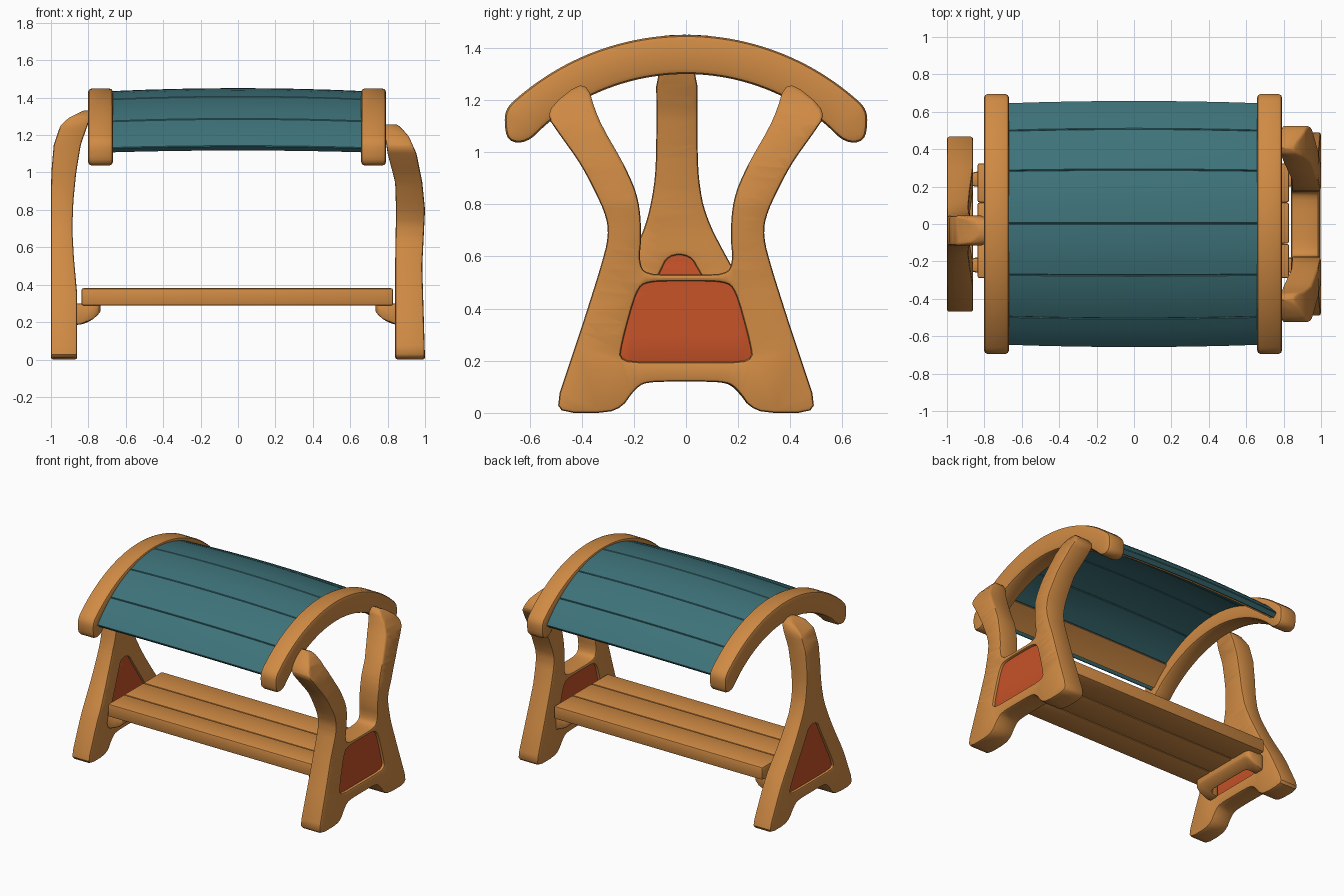
import bpy, bmesh, math
from mathutils import Vector

if "Cube" in bpy.data.objects:
    bpy.data.objects.remove(bpy.data.objects["Cube"])


def material(name, rgb):
    m = bpy.data.materials.new(name)
    m.diffuse_color = (*rgb, 1)
    m.use_nodes = True
    m.node_tree.nodes["Principled BSDF"].inputs["Base Color"].default_value = m.diffuse_color
    return m


WOOD = material("warm wood", (0.63, 0.257, 0.058))
TEAL = material("teal roof", (0.047, 0.17, 0.193))
RED = material("red panel", (0.57, 0.085, 0.021))


def finish(name, bm, mat):
    """Turn a bmesh into a smooth shaded, sharp edged object."""
    bmesh.ops.recalc_face_normals(bm, faces=bm.faces)
    me = bpy.data.meshes.new(name)
    bm.to_mesh(me)
    bm.free()
    me.materials.append(mat)
    me.polygons.foreach_set("use_smooth", [True] * len(me.polygons))
    me.set_sharp_from_angle(angle=math.radians(40))
    ob = bpy.data.objects.new(name, me)
    bpy.context.collection.objects.link(ob)
    return ob


def soften(pts, r=0.04, n=2):
    """Cut the corners of a closed outline."""
    pts = [Vector(p) for p in pts]
    for _ in range(n):
        out = []
        for a, b in zip(pts, pts[1:] + pts[:1]):
            d = b - a
            t = d.normalized() * min(0.25 * d.length, r)
            out += [a + t, b - t]
        pts = out
    return pts


def mirrored(half):
    return half + [(-y, z) for y, z in reversed(half)]


def inset(pts, dist, hole):
    """Move an outline into the solid by dist (miter offset)."""
    pts = [Vector(p) for p in pts]
    area = sum(a.x * b.y - b.x * a.y for a, b in zip(pts, pts[1:] + pts[:1]))
    s = (1 if area > 0 else -1) * (-1 if hole else 1)
    out = []
    for a, b, c in zip(pts[-1:] + pts[:-1], pts, pts[1:] + pts[:1]):
        d, e = (b - a).normalized(), (c - b).normalized()
        n, m = Vector((-d.y, d.x)) * s, Vector((-e.y, e.x)) * s
        out.append(b + (n + m) * dist / max(0.4, 1 + n.dot(m)))
    return out


def slab(name, outlines, half, bevel, mat, place, cuts=()):
    """Solid from outlines (first outer, then holes) with rounded rims."""
    bm = bmesh.new()
    rims = {1: [], -1: []}
    for k, pts in enumerate(outlines):
        rings = []
        for f, h in ((1, -half), (.3, -half + .3 * bevel), (0, bevel - half),
                     (0, half - bevel), (.3, half - .3 * bevel), (1, half)):
            rings.append([bm.verts.new((p.x, p.y, h))
                          for p in inset(pts, f * bevel, k > 0)])
        n = len(pts)
        for a, b in zip(rings, rings[1:]):
            for i in range(n):
                j = (i + 1) % n
                bm.faces.new((a[i], a[j], b[j], b[i]))
        for s, ring in ((-1, rings[0]), (1, rings[-1])):
            rims[s] += [bm.edges.get((ring[i], ring[(i + 1) % n])) for i in range(n)]
    for s, edges in rims.items():
        bmesh.ops.triangle_fill(bm, use_beauty=True, edges=edges, normal=(0, 0, s))
    for c in cuts:
        bmesh.ops.bisect_plane(bm, geom=bm.verts[:] + bm.edges[:] + bm.faces[:],
                               plane_co=(0, c, 0), plane_no=(0, 1, 0))
    for v in bm.verts:
        v.co = place(v.co.x, v.co.y, v.co.z / half)
    return finish(name, bm, mat)


def bend(table, side, depth=1.0, shift=0.0):
    """Place a side frame: inner and outer x follow a table of heights."""
    def place(y, z, d):
        zc = min(max(z, table[0][0]), table[-1][0])
        for (z0, i0, o0), (z1, i1, o1) in zip(table, table[1:]):
            if zc <= z1:
                t = (zc - z0) / (z1 - z0)
                i, o = i0 + (i1 - i0) * t, o0 + (o1 - o0) * t
                break
        x = (i + o) / 2 + d * depth * (o - i) / 2
        return Vector((side * x, y + shift * min(1, z / 0.8), z))
    return place


CUTS = [0.303 + 0.0401 * k for k in range(27)]

# Right frame: two curved arms joined by a crossbar, with a panel
right_x = [(0, .84, 1.0), (.5, .84, .985), (.8, .845, 1.0), (.95, .84, .985),
           (1.1, .80, .955), (1.2, .785, .91), (1.27, .78, .84)]
right_half = [(.14, .12), (.19, .10), (.26, 0), (.51, 0), (.40, .33),
              (.33, .55), (.295, .68), (.31, .77), (.40, .95), (.48, 1.06),
              (.545, 1.155), (.385, 1.285), (.34, 1.13), (.23, .94),
              (.18, .82), (.17, .68), (.18, .58), (.155, .53)]
right_hole = [(.255, .195), (.245, .27), (.19, .47), (.15, .505)]
slab("right_frame", [soften(mirrored(right_half)), soften(mirrored(right_hole))],
     .075, .012, WOOD, bend(right_x, 1), CUTS)
slab("right_panel", [soften(mirrored([(.27, .185), (.19, .515)]), .03)],
     .05, .002, RED, bend(right_x, 1, .75), CUTS)

# Left frame: A-shaped foot rising into one post, with a panel
left_x = [(0, .86, 1.0), (.35, .86, 1.0), (.55, .878, 1.0), (.7, .886, 1.0),
          (.85, .88, 1.0), (1.0, .865, .998), (1.15, .84, .985), (1.25, .805, .95),
          (1.29, .79, .91), (1.33, .78, .83)]
left_half = [(.14, .12), (.19, .10), (.26, 0), (.49, 0), (.36, .29),
             (.24, .49), (.175, .61), (.11, .75), (.082, .9), (.078, 1.1), (.08, 1.33)]
left_hole = [(.25, .2), (.24, .25), (.075, .54), (.042, .605)]
slab("left_frame", [soften(mirrored(left_half)), soften(mirrored(left_hole))],
     .075, .012, WOOD, bend(left_x, -1, 1, -.035), CUTS)
slab("left_panel", [soften(mirrored([(.27, .19), (.06, .617)]), .03)],
     .05, .002, RED, bend(left_x, -1, .75, -.035), CUTS)

# Roof arches with drooping tips
tip = [(.698, 1.12), (.685, 1.04), (.61, 1.035)]
outer = [math.radians(a) for a in range(-44, 45, 4)]
inner = [math.radians(a) for a in range(40, -41, -4)]
arc = [(.99 * math.sin(a), .46 + .99 * math.cos(a)) for a in outer] + tip
arc += [(.84 * math.sin(a), .46 + .84 * math.cos(a)) for a in inner]
arc += [(-y, z) for y, z in reversed(tip)]
for name, cx in (("left_roof_arch", -.735), ("right_roof_arch", .725)):
    slab(name, [soften(arc, .025)], .067, .02, WOOD,
         lambda y, z, d, cx=cx: Vector((cx + d * .067, y, z)))


def curved_board(name, a0, a1, r, thick, mat, bevel):
    """Board along x following the roof curve, slightly bowed in the middle."""
    bm = bmesh.new()
    bmesh.ops.create_cube(bm, size=1)
    for axis, n in ((0, 8), (1, 4)):
        for k in range(1, n):
            no = Vector((axis == 0, axis == 1, 0))
            bmesh.ops.bisect_plane(bm, geom=bm.verts[:] + bm.edges[:] + bm.faces[:],
                                   plane_co=no * (k / n - .5), plane_no=no)
    for v in bm.verts:
        x, a = v.co.x * 1.36, a0 + (v.co.y + .5) * (a1 - a0)
        rr = r - .016 * (x / .68) ** 2 + (v.co.z - .5) * thick
        v.co = (x, rr * math.sin(a), .593 + rr * math.cos(a))
    bm.normal_update()
    if bevel:
        rim = [e for e in bm.edges if len(e.link_faces) == 2
               and e.calc_face_angle() > 1]
        bmesh.ops.bevel(bm, geom=rim, offset=bevel, segments=1, profile=.5,
                        affect='EDGES')
    finish(name, bm, mat)


# Roof slats
ANG = [math.asin(y / .857) for y in (-.66, -.505, -.275, .003, .29, .508, .66)]
for i, (a0, a1) in enumerate(zip(ANG, ANG[1:])):
    curved_board(f"roof_slat_{i + 1}", a0 + .0005, a1 - .0005, .858, .04, TEAL, .004)
# Wooden lining below the lowest slats
curved_board("front_roof_lining", ANG[0] + .03, ANG[1], .817, .012, WOOD, 0)
curved_board("back_roof_lining", ANG[5], ANG[6] - .03, .817, .012, WOOD, 0)

# Seat planks
EDGES = (-.29, -.105, .115, .325)
for i, (y0, y1) in enumerate(zip(EDGES, EDGES[1:])):
    bm = bmesh.new()
    bmesh.ops.create_cube(bm, size=1)
    for v in bm.verts:
        v.co = (-.004 + v.co.x * 1.665, (y0 + y1) / 2 + v.co.y * (y1 - y0 - .002),
                .335 + v.co.z * .092)
    bmesh.ops.bevel(bm, geom=bm.edges[:], offset=.01, segments=2, profile=.5,
                    affect='EDGES')
    finish(f"seat_plank_{i + 1}", bm, WOOD)

# Handle-shaped brackets carrying the seat, rounded underneath
handle = [(.88, -.27), (.735, -.27), (.735, .27), (.88, .27),
          (.88, .19), (.80, .19), (.80, -.19), (.88, -.19)]
for name, s in (("left_seat_bracket", -1), ("right_seat_bracket", 1)):
    def place(x, y, d, s=s):
        low = .185 + .07 * (max(0, .88 - x) / .145) ** 2.5
        return Vector((s * x, y + .01, low + (d + 1) / 2 * (.30 - low)))
    slab(name, [soften(handle, .02)], .055, .012, WOOD, place)
